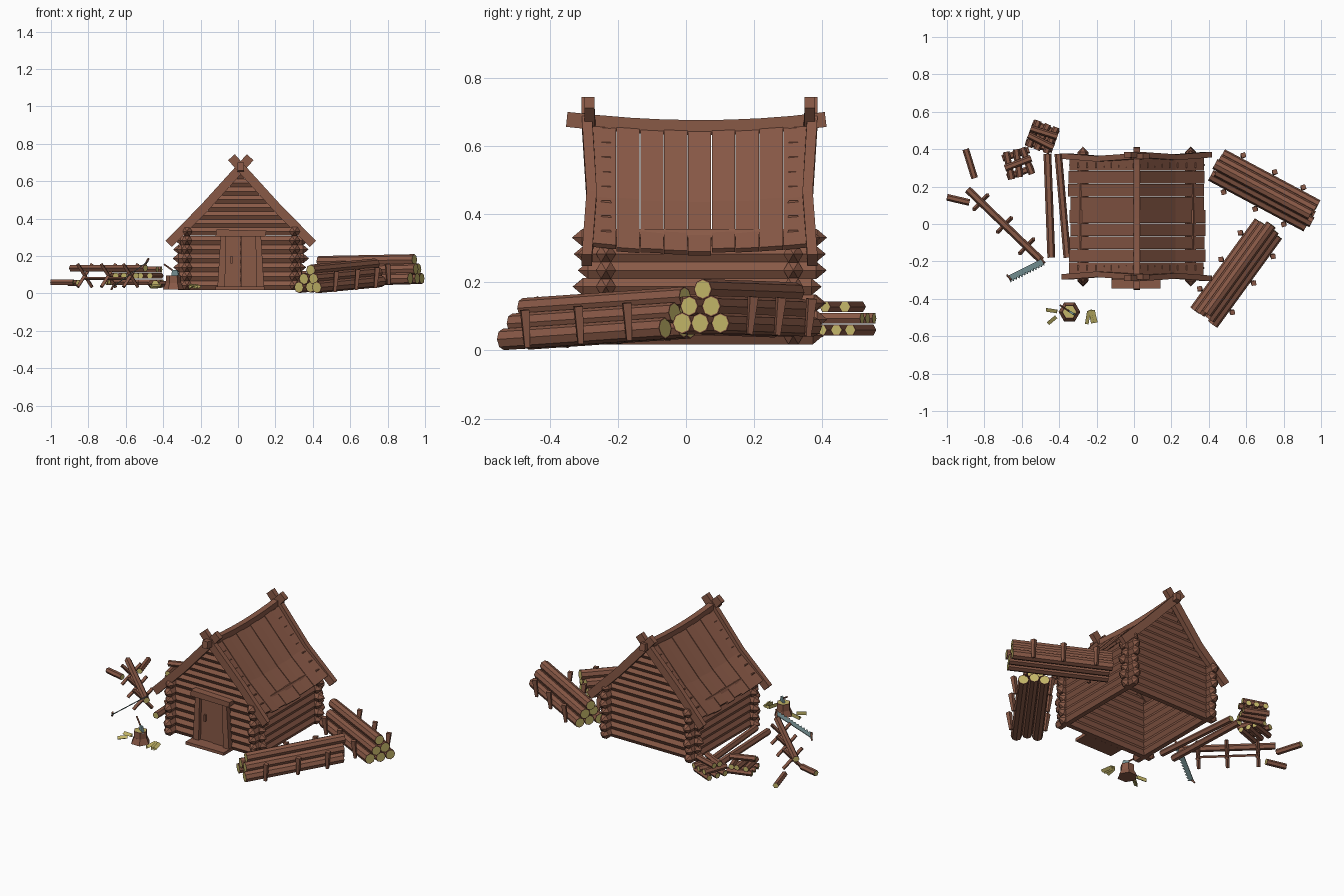
import bpy, bmesh, math, random
from mathutils import Vector as V

if "Cube" in bpy.data.objects:
    bpy.data.objects.remove(bpy.data.objects["Cube"])

random.seed(4)
CX, CY = 0.015, 0.04          # cabin centre


def mat(name, c):
    m = bpy.data.materials.new(name)
    m.diffuse_color = (*c, 1)
    m.use_nodes = True
    m.node_tree.nodes["Principled BSDF"].inputs["Base Color"].default_value = m.diffuse_color
    return m


BARK = mat("brown wood", (0.25, 0.10, 0.062))
CUT = mat("cut wood yellow", (0.55, 0.47, 0.14))
STEEL = mat("grey steel", (0.19, 0.30, 0.31))


def finish(name, bm, mats):
    bmesh.ops.recalc_face_normals(bm, faces=bm.faces)
    me = bpy.data.meshes.new(name)
    bm.to_mesh(me)
    bm.free()
    for m in mats:
        me.materials.append(m)
    ob = bpy.data.objects.new(name, me)
    bpy.context.collection.objects.link(ob)
    return ob


def log(name, a, b, r, n=8, r2=None, tip=0, cut=True, mats=(BARK, CUT)):
    """Faceted log from a to b; ends pointed (tip) or sawn with a yellow face."""
    a, b = V(a), V(b)
    d = (b - a).normalized()
    u = d.cross(V((0, 0, 1)))
    u = u.normalized() if u.length > 0.05 else V((1, 0, 0))
    v = u.cross(d)
    r2 = r2 or r
    bm = bmesh.new()

    def ring(p, rad):
        return [bm.verts.new(p + rad * (u * math.cos(i * math.tau / n) + v * math.sin(i * math.tau / n)))
                for i in range(n)]

    def bridge(p, q):
        for i in range(n):
            j = (i + 1) % n
            bm.faces.new((p[i], p[j], q[j], q[i]))

    A, B = ring(a, r), ring(b, r2)
    bridge(A, B)
    for R, p, rad, s in ((A, a, r, -1), (B, b, r2, 1)):
        if tip:
            t = bm.verts.new(p + d * s * tip)
            for i in range(n):
                bm.faces.new((R[i], R[(i + 1) % n], t))
        elif cut:
            I = ring(p, rad * 0.88)
            bridge(R, I)
            bm.faces.new(I).material_index = 1
        else:
            bm.faces.new(R)
    return finish(name, bm, mats)


def prism(name, poly, f0, f1, mats=(BARK,)):
    """Loft one 2D outline between two mapping functions."""
    bm = bmesh.new()
    A = [bm.verts.new(f0(*p)) for p in poly]
    B = [bm.verts.new(f1(*p)) for p in poly]
    k = len(poly)
    for i in range(k):
        j = (i + 1) % k
        bm.faces.new((A[i], A[j], B[j], B[i]))
    bm.faces.new(A)
    bm.faces.new(B)
    return finish(name, bm, mats)


def ribbon(path, h):
    """Outline of a strip with half width h along a 2D path."""
    up, dn = [], []
    for i, p in enumerate(path):
        q0, q1 = path[max(i - 1, 0)], path[min(i + 1, len(path) - 1)]
        dx, dz = q1[0] - q0[0], q1[1] - q0[1]
        L = math.hypot(dx, dz)
        up.append((p[0] - dz / L * h, p[1] + dx / L * h))
        dn.append((p[0] + dz / L * h, p[1] - dx / L * h))
    return up + dn[::-1]


def front_plate(name, poly, y0, y1):
    return prism(name, poly, lambda x, z: (CX + x, y0, z), lambda x, z: (CX + x, y1, z))


# --- cabin walls: stacked hexagonal logs with pointed ends
for k in range(7):
    z = 0.043 + 0.048 * k
    for s in (-1, 1):
        e = random.uniform(-0.012, 0.012)
        log("side_wall_log", (CX + s * 0.288, CY - 0.335 + e, z), (CX + s * 0.288, CY + 0.335 + e, z),
            0.029, 6, tip=0.03)
        if k < 6:
            e = random.uniform(-0.012, 0.012)
            log("end_wall_log", (CX - 0.325 + e, CY + s * 0.275, z), (CX + 0.325 + e, CY + s * 0.275, z),
                0.029, 6, tip=0.03)

# --- gables: shorter logs up to the ridge
for k in range(8):
    z = 0.331 + 0.043 * k
    w = (0.665 - z) / 1.1 if z > 0.445 else 0.2 + (0.445 - z) / 0.9
    for s in (-1, 1):
        log("gable_log", (CX - w + 0.01, CY + s * 0.275, z), (CX + w - 0.01, CY + s * 0.275, z), 0.026, 6, cut=False)


# --- roof: sagging planks on both slopes
def sag(y):
    return -0.018 * (1 - min(1, ((y - CY) / 0.33) ** 2))


NP = 9
for s in (-1, 1):
    y0 = CY - 0.315
    for i in range(NP):
        y1 = y0 + 0.63 / NP
        e = random.uniform(-0.008, 0.008)
        poly = ribbon([(0, 0.668), (0.2, 0.448), (0.355 + e, 0.308 - e)], 0.008)
        off = (i % 2) * 0.003
        prism("roof_plank", poly,
              lambda x, z: (CX + s * x, y0 + 0.001, z + sag(y0) + off),
              lambda x, z: (CX + s * x, y1 - 0.001, z + sag(y1) + off))
        y0 = y1
    # crossed barge boards front and back, bowed inwards at the middle
    board = ribbon([(-0.05, 0.728), (0, 0.672), (0.2, 0.452), (0.385, 0.265)], 0.024)
    for t in (-1, 1):
        def at(o):
            return lambda x, z: (CX + s * x, CY + t * (o + 0.004 * s - (0.014 if 0.4 < z < 0.5 else 0)), z)
        prism("barge_board", board, at(0.312), at(0.342))

# --- ridge beam
ys = [(-0.35 + 0.76 * i / 8) for i in range(9)]
prism("ridge_beam", ribbon([(y, 0.672 + sag(y) + (0.006 if i in (0, 8) else 0)) for i, y in enumerate(ys)], 0.022),
      lambda y, z: (CX - 0.018, y, z), lambda y, z: (CX + 0.018, y, z))

# --- door, frame, hinges, step
for s in (-1, 1):
    front_plate("door_post", [(s * 0.085, 0.03), (s * 0.125, 0.03), (s * 0.108, 0.31), (s * 0.078, 0.31)], -0.29, -0.24)
    front_plate("door_plank", [(s * 0.002, 0.03), (s * 0.085, 0.03), (s * 0.08, 0.31), (s * 0.002, 0.305)],
                -0.272 - 0.003 * s, -0.25)
front_plate("door_lintel", [(-0.135, 0.305), (0.13, 0.303), (0.137, 0.335), (-0.13, 0.342)], -0.3, -0.24)
front_plate("door_handle", [(-0.055, 0.16), (-0.045, 0.16), (-0.045, 0.2), (-0.055, 0.2)], -0.282, -0.265)
front_plate("door_step", [(-0.135, 0.018), (0.128, 0.018), (0.128, 0.036), (-0.135, 0.036)], -0.345, -0.25)


# --- big log piles held by stakes
def log_pile(a, b, r, gap, rise):
    a, b = V(a), V(b)
    d = (b - a).normalized()
    p = V((d.y, -d.x, 0)).normalized()
    for row in range(3):
        for i in range(3 - row):
            o = p * gap * (i - (2 - row) / 2) + V((0, 0, rise * row)) + d * random.uniform(-0.015, 0.015)
            log("stacked_log", a + o, b + o, r * random.uniform(0.94, 1.06), 8)
    for t in (0.17, 0.5, 0.8):
        for s in (-1, 1):
            c = a.lerp(b, t) + p * s * (gap + r + 0.006)
            log("pile_stake", c - V((0, 0, 0.03)), c + p * s * 0.012 + V((0, 0, 0.08)), 0.011, 4, r2=0.018, cut=False)


log_pile((0.38, -0.49, 0.033), (0.725, -0.015, 0.066), 0.031, 0.06, 0.045)
log_pile((0.445, 0.315, 0.07), (0.955, 0.043, 0.08), 0.031, 0.064, 0.05)


# --- criss-cross firewood stacks
def crib(x, y, ang, rows):
    for k, n in enumerate(rows):
        t = ang + (k % 2) * math.pi / 2
        d, p = V((math.cos(t), math.sin(t), 0)), V((-math.sin(t), math.cos(t), 0))
        for i in range(n):
            w = random.uniform(-0.12, 0.12)
            dd = d * math.cos(w) + p * math.sin(w)
            c = V((x, y, 0.06 + 0.034 * k)) + p * (i - (n - 1) / 2) * 0.05
            log("firewood", c - dd * 0.075, c + dd * 0.075, 0.018, 6)


crib(-0.49, 0.465, -0.35, (3, 3, 2))
crib(-0.62, 0.325, 0.25, (3, 3, 1))

# --- long poles beside the wall and loose sawn pieces
log("long_pole", (-0.463, 0.375, 0.05), (-0.442, -0.18, 0.05), 0.021, 6)
log("long_pole", (-0.405, 0.375, 0.05), (-0.357, -0.18, 0.05), 0.02, 6)
log("sawn_piece", (-1.0, 0.143, 0.06), (-0.88, 0.115, 0.06), 0.018, 6)
log("sawn_piece", (-0.9, 0.4, 0.055), (-0.852, 0.245, 0.055), 0.018, 6)

# --- sawhorse: pole on crossed legs
PA, PB = V((-0.89, 0.185, 0.135)), V((-0.495, -0.195, 0.135))
side = V((0.69, 0.72, 0))
log("sawhorse_pole", PA, PB, 0.02, 6)
for t in (0.18, 0.5, 0.8):
    c = PA.lerp(PB, t)
    c.z = 0.095
    for s in (-1, 1):
        o = side * s * 0.055 + V((0, 0, 0.06))
        log("sawhorse_leg", c - o, c + o, 0.011, 4, cut=False)
log("sawhorse_rail", PA.lerp(PB, 0.18) - V((0, 0, 0.055)), PA.lerp(PB, 0.8) - V((0, 0, 0.055)), 0.008, 4, cut=False)

# --- two-handed saw: toothed blade with end grips
S0, S1 = V((-0.67, -0.285, 0.035)), V((-0.49, -0.195, 0.165))
W = V((0.012, -0.028, 0.008))
N = (S1 - S0).cross(W).normalized() * 0.002
teeth = [(i / 24, 0.6 if i % 2 else 1.0) for i in range(25)]
prism("saw_blade", [(0, -0.3)] + teeth + [(1, -0.3)],
      lambda t, w: S0.lerp(S1, t) + W * w - N, lambda t, w: S0.lerp(S1, t) + W * w + N)
bpy.context.collection.objects["saw_blade"].data.materials[0] = STEEL
for q, e in ((S0, -1), (S1, 1)):
    log("saw_grip", q - V((0.008, -0.012, 0.015)), q + V((0.012, -0.012, 0.022)), 0.006, 5, cut=False)

# --- chopping stump with axe and split wood
log("stump_base", (-0.345, -0.47, 0.02), (-0.345, -0.47, 0.055), 0.058, 6, r2=0.042, cut=False)
log("stump_top", (-0.345, -0.47, 0.05), (-0.345, -0.47, 0.095), 0.042, 6, r2=0.04)
log("axe_handle", (-0.335, -0.475, 0.112), (-0.395, -0.435, 0.155), 0.005, 5, cut=False)
prism("axe_head", [(-0.014, 0.125), (0.012, 0.125), (0.022, 0.088), (-0.02, 0.088)],
      lambda x, z: (-0.338 + x, -0.478 - x * 0.6, z), lambda x, z: (-0.333 + x, -0.469 - x * 0.6, z), (STEEL,))
for x, y, a, L in ((-0.44, -0.46, -0.15, 0.03), (-0.44, -0.512, 0.7, 0.028), (-0.25, -0.5, 1.4, 0.035),
                   (-0.23, -0.495, 1.75, 0.036), (-0.215, -0.495, 1.8, 0.034)):
    d = V((math.cos(a), math.sin(a), 0)) * L
    log("split_wood", V((x, y, 0.036)) - d, V((x, y, 0.04)) + d, 0.013, 3, mats=(CUT, CUT))
